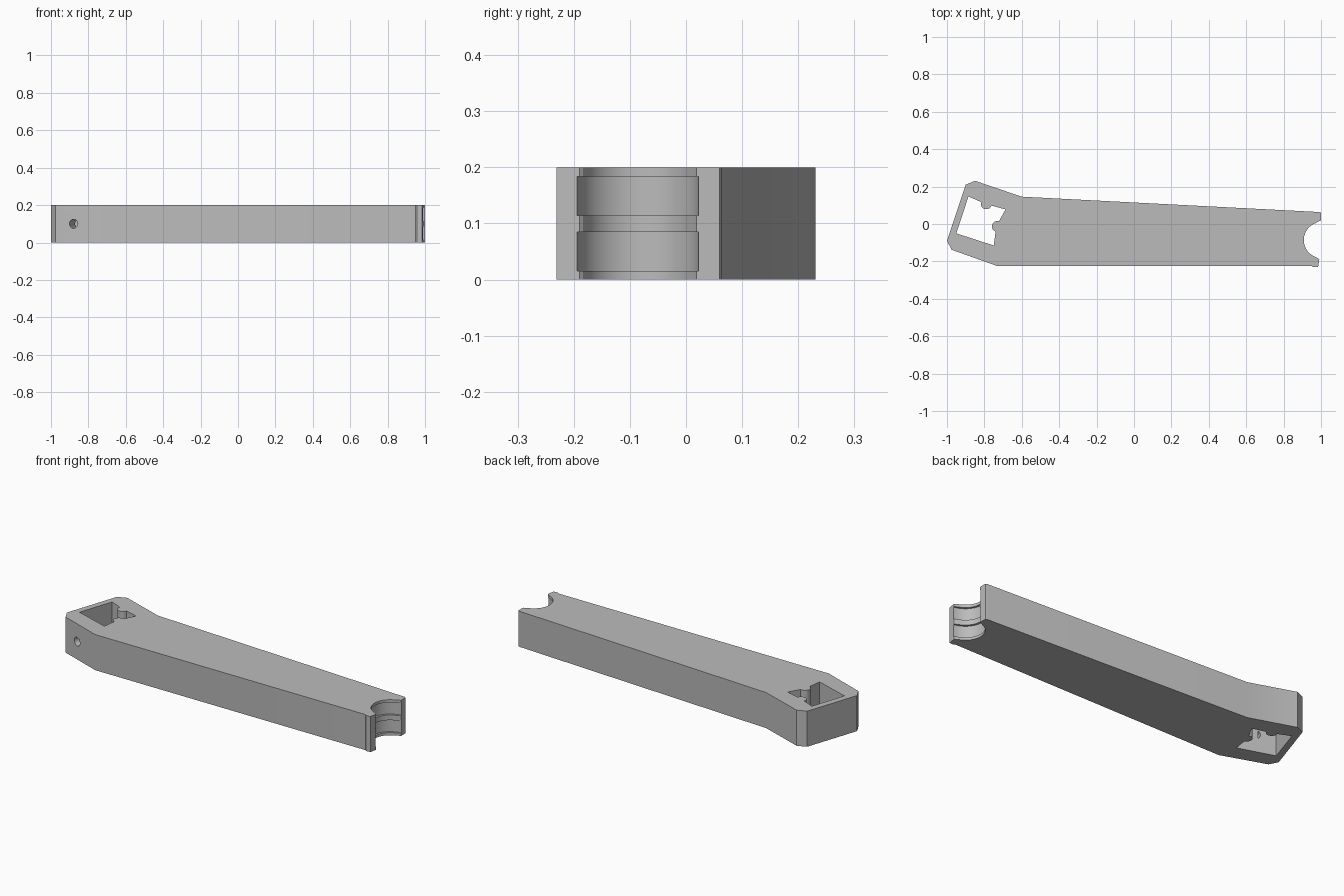
import bpy, bmesh, math
from mathutils import Vector

if "Cube" in bpy.data.objects:
    bpy.data.objects.remove(bpy.data.objects["Cube"])

H = 0.2
grey = bpy.data.materials.new("plain_grey")
grey.diffuse_color = (0.5, 0.5, 0.5, 1)
grey.use_nodes = True
grey.node_tree.nodes["Principled BSDF"].inputs["Base Color"].default_value = grey.diffuse_color


def arc(cx, cy, r, a0, a1, n):
    """Points on a circular arc, angles in degrees."""
    steps = [math.radians(a0 + (a1 - a0) * i / n) for i in range(n + 1)]
    return [(cx + r * math.cos(a), cy + r * math.sin(a)) for a in steps]


def prism(name, outline, z0, z1):
    """Extrude a flat outline from z0 to z1."""
    bm = bmesh.new()
    face = bm.faces.new([bm.verts.new((x, y, z0)) for x, y in outline])
    top = bmesh.ops.extrude_face_region(bm, geom=[face])["geom"]
    bmesh.ops.translate(bm, vec=(0, 0, z1 - z0),
                        verts=[v for v in top if isinstance(v, bmesh.types.BMVert)])
    bmesh.ops.recalc_face_normals(bm, faces=bm.faces)
    mesh = bpy.data.meshes.new(name)
    bm.to_mesh(mesh)
    bm.free()
    mesh.materials.append(grey)
    obj = bpy.data.objects.new(name, mesh)
    bpy.context.collection.objects.link(obj)
    return obj


def cut(body, cutter):
    """Subtract a cutter and discard it."""
    cutter.hide_render = True
    bpy.context.view_layer.objects.active = body
    mod = body.modifiers.new("cut", 'BOOLEAN')
    mod.operation, mod.solver, mod.object = 'DIFFERENCE', 'EXACT', cutter
    bpy.ops.object.modifier_apply(modifier=mod.name)
    bpy.data.objects.remove(cutter)


# Arm with angled head and a half-round mouth at the far end
MX, MY, R = 1.005, -0.086, 0.097
outline = [(-1.0, -0.09), (-0.975, -0.138), (-0.73, -0.225), (0.95, -0.225),
           (0.958, -0.231), (0.984, -0.231), (0.991, -0.19), (0.986, -0.184)]
outline += arc(MX, MY, R, 250, 110, 24)
outline += [(0.985, 0.013), (1.0, 0.019), (1.0, 0.06), (0.99, 0.064),
            (-0.60, 0.146), (-0.85, 0.231), (-0.90, 0.21)]
arm = prism("arm", outline, 0, H)

# Two wider bearing grooves inside the mouth
for z0, z1 in ((0.015, 0.085), (0.114, 0.184)):
    cut(arm, prism("groove_cutter", arc(MX, MY, 0.109, 0, 352.5, 47), z0, z1))

# Square socket through the head, with two round locating pins
socket = [(-0.95, -0.05), (-0.885, 0.147)]
socket += arc(-0.79, 0.108, 0.029, 160.8, 340.8, 12)
socket += [(-0.687, 0.078)]
socket += arc(-0.731, -0.013, 0.029, 71.9, 251.9, 12)
socket += [(-0.75, -0.115)]
cut(arm, prism("socket_cutter", socket, -0.1, H + 0.1))

# Round hole through the front wall of the head
hole = prism("hole_cutter", arc(0, 0, 0.024, 0, 345, 23), -0.06, 0.06)
hole.rotation_mode = 'QUATERNION'
hole.rotation_quaternion = Vector((0.33, 0.94, 0)).to_track_quat('Z', 'Y')
hole.location = (-0.868, -0.14, 0.1)
cut(arm, hole)

# Smooth the round cuts, keep the edges sharp
bpy.ops.object.select_all(action='DESELECT')
arm.select_set(True)
bpy.context.view_layer.objects.active = arm
bpy.ops.object.shade_smooth_by_angle(angle=math.radians(20))
